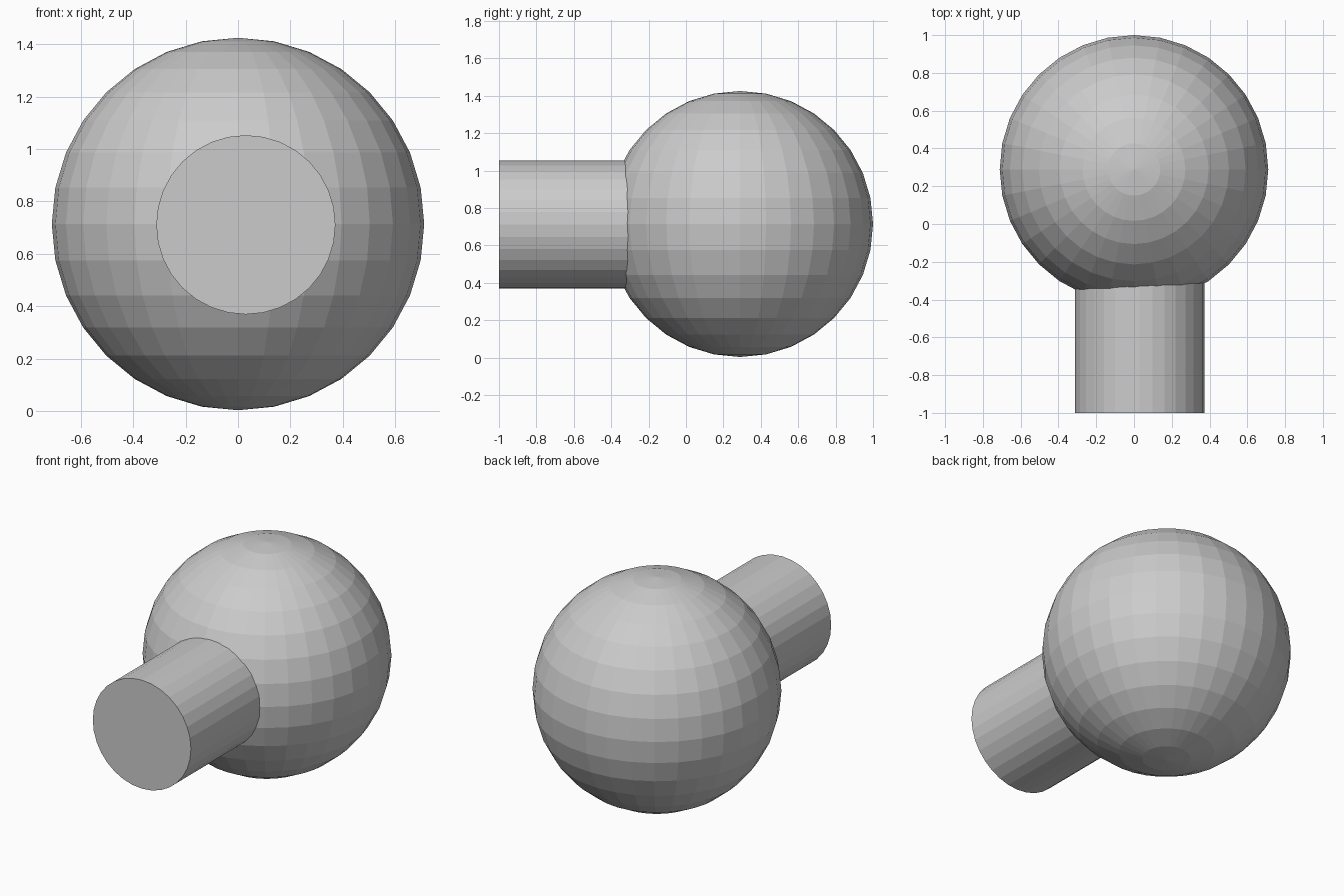
import bpy
import math

if "Cube" in bpy.data.objects:
    bpy.data.objects.remove(bpy.data.objects["Cube"])

RADIUS = 0.711
CENTRE_Z = 0.714

# faceted ball head
bpy.ops.mesh.primitive_uv_sphere_add(segments=32, ring_count=16, radius=RADIUS,
                                     location=(0, 1 - RADIUS, CENTRE_Z))
bpy.context.object.name = "ball"

# round stem, slightly off centre, running into the ball
STEM_FRONT, STEM_BACK = -1.0, -0.2
bpy.ops.mesh.primitive_cylinder_add(vertices=32, radius=0.342,
                                    depth=STEM_BACK - STEM_FRONT,
                                    location=(0.03, (STEM_FRONT + STEM_BACK) / 2, 0.711),
                                    rotation=(math.pi / 2, 0, 0))
bpy.context.object.name = "stem"
